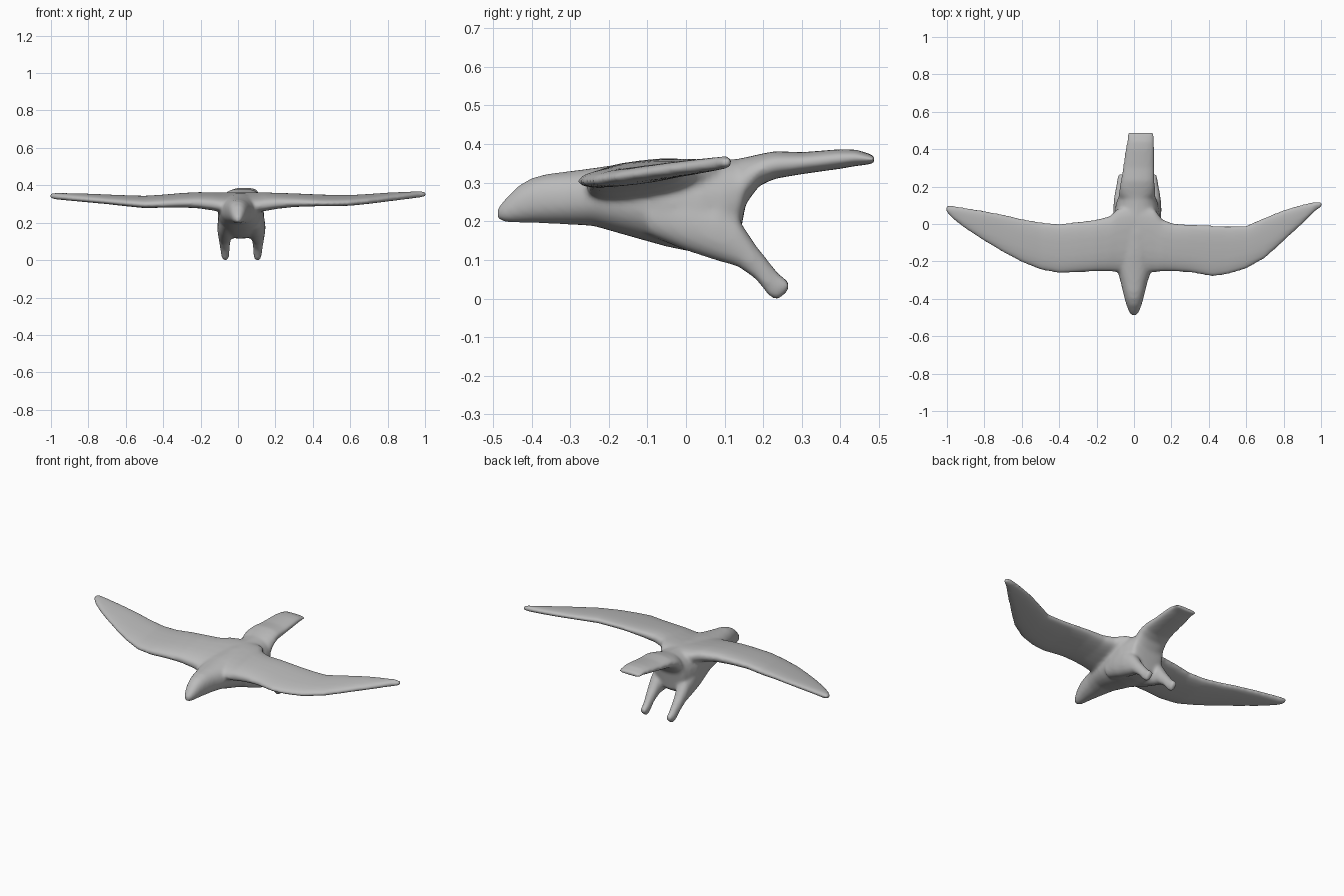
import bpy, bmesh, math

cube = bpy.data.objects.get("Cube")
if cube:
    bpy.data.objects.remove(cube, do_unlink=True)

SIDES = 24
grey = bpy.data.materials.new("plain grey")
grey.use_nodes = True
colour = (0.5, 0.5, 0.5, 1)
grey.diffuse_color = colour
grey.node_tree.nodes["Principled BSDF"].inputs["Base Color"].default_value = colour


def rounded(power):
    """Unit superellipse points; power 1 is a circle, lower is boxier."""
    pts = []
    for i in range(SIDES):
        a = 2 * math.pi * i / SIDES
        c, s = math.cos(a), math.sin(a)
        pts.append((math.copysign(abs(c) ** power, c), math.copysign(abs(s) ** power, s)))
    return pts


def loft(bm, rings):
    """Skin a closed tube through a list of point rings."""
    loops = [[bm.verts.new(p) for p in ring] for ring in rings]
    for a, b in zip(loops, loops[1:]):
        for i in range(SIDES):
            j = (i + 1) % SIDES
            bm.faces.new((a[i], a[j], b[j], b[i]))
    bm.faces.new(loops[0])
    bm.faces.new(loops[-1])


def length_ring(y, x, low, high, half_width, power=0.9):
    mid, half = (low + high) / 2, (high - low) / 2
    return [(x + half_width * u, y, mid + half * v) for u, v in rounded(power)]


def wing_ring(x, front, back, half, lift):
    """Cross-section of a wing whose leading edge is pitched down."""
    mid, chord = (front + back) / 2, (back - front) / 2
    ring = []
    for u, v in rounded(0.8):
        y = mid + chord * u
        ring.append((x, y, 0.334 + 0.12 * y + lift + half * v))
    return ring


bm = bmesh.new()

# Head, body and tail: y, x, bottom, top, half width
body = [
    (-0.488, 0.0, 0.203, 0.235, 0.016), (-0.465, 0.0, 0.197, 0.262, 0.029),
    (-0.435, 0.0, 0.196, 0.292, 0.040), (-0.40, 0.0, 0.196, 0.312, 0.050),
    (-0.36, 0.0, 0.194, 0.323, 0.060), (-0.31, 0.0, 0.192, 0.329, 0.072),
    (-0.24, 0.003, 0.188, 0.338, 0.094), (-0.16, 0.008, 0.165, 0.350, 0.110),
    (-0.05, 0.014, 0.134, 0.360, 0.122), (0.04, 0.016, 0.116, 0.360, 0.124),
    (0.10, 0.016, 0.113, 0.360, 0.115), (0.135, 0.016, 0.138, 0.362, 0.104),
    (0.155, 0.016, 0.245, 0.366, 0.098), (0.19, 0.017, 0.292, 0.374, 0.096),
    (0.23, 0.020, 0.310, 0.382, 0.091), (0.30, 0.025, 0.322, 0.379, 0.085),
    (0.40, 0.032, 0.336, 0.387, 0.078), (0.44, 0.035, 0.343, 0.386, 0.073),
    (0.488, 0.036, 0.349, 0.371, 0.071),
]
loft(bm, [length_ring(*s) for s in body])

# Legs: y, sideways shift, bottom, top, half width
leg = [
    (-0.10, -0.020, 0.165, 0.27, 0.040), (0.0, -0.012, 0.124, 0.27, 0.048),
    (0.08, -0.007, 0.098, 0.25, 0.047), (0.135, -0.001, 0.082, 0.208, 0.037),
    (0.18, 0.0, 0.050, 0.140, 0.029), (0.22, -0.002, 0.000, 0.090, 0.023),
    (0.242, -0.003, -0.003, 0.062, 0.021), (0.266, -0.004, 0.020, 0.046, 0.017),
]
for side, foot_x in ((-1, -0.071), (1, 0.107)):
    loft(bm, [length_ring(y, foot_x + side * dx, lo, hi, w) for y, dx, lo, hi, w in leg])

# Wings: x, leading edge, trailing edge, half thickness, lift
left_wing = [
    (0.0, -0.255, 0.10, 0.040, -0.012), (0.11, -0.258, 0.080, 0.046, -0.014),
    (0.15, -0.254, 0.026, 0.044, -0.008), (0.21, -0.254, 0.002, 0.038, -0.002),
    (0.30, -0.259, -0.002, 0.031, 0.002), (0.42, -0.281, -0.008, 0.025, 0.003),
    (0.50, -0.270, -0.011, 0.024, 0.001), (0.60, -0.240, -0.008, 0.023, 0.0),
    (0.70, -0.184, 0.036, 0.021, 0.002), (0.80, -0.093, 0.076, 0.020, 0.004),
    (0.90, 0.000, 0.105, 0.018, 0.005), (0.97, 0.070, 0.120, 0.017, 0.006),
    (1.006, 0.094, 0.120, 0.013, 0.006),
]
right_wing = [
    (0.0, -0.255, 0.10, 0.040, -0.012), (-0.09, -0.258, 0.080, 0.046, -0.014),
    (-0.13, -0.254, 0.042, 0.043, -0.008), (-0.21, -0.254, 0.022, 0.038, 0.0),
    (-0.30, -0.259, 0.012, 0.033, 0.001), (-0.40, -0.264, 0.0, 0.029, -0.003),
    (-0.50, -0.245, 0.010, 0.027, -0.009), (-0.60, -0.205, 0.028, 0.024, -0.006),
    (-0.70, -0.152, 0.052, 0.021, -0.003), (-0.80, -0.092, 0.071, 0.020, -0.001),
    (-0.90, -0.027, 0.087, 0.018, 0.0), (-0.97, 0.028, 0.098, 0.017, 0.0),
    (-1.006, 0.068, 0.097, 0.013, 0.0),
]
for wing in (left_wing, right_wing):
    loft(bm, [wing_ring(*s) for s in wing])

bmesh.ops.recalc_face_normals(bm, faces=bm.faces[:])
mesh = bpy.data.meshes.new("bird")
bm.to_mesh(mesh)
bm.free()
bird = bpy.data.objects.new("bird", mesh)
bpy.context.collection.objects.link(bird)
mesh.materials.append(grey)

# Fuse the parts into one skin and soften the joins
remesh = bird.modifiers.new("fuse", "REMESH")
remesh.mode = "VOXEL"
remesh.voxel_size = 0.008
smooth = bird.modifiers.new("soften", "SMOOTH")
smooth.factor = 0.5
smooth.iterations = 12
bpy.ops.object.select_all(action="DESELECT")
bird.select_set(True)
bpy.context.view_layer.objects.active = bird
for name in ("fuse", "soften"):
    bpy.ops.object.modifier_apply(modifier=name)
bpy.ops.object.shade_smooth()
